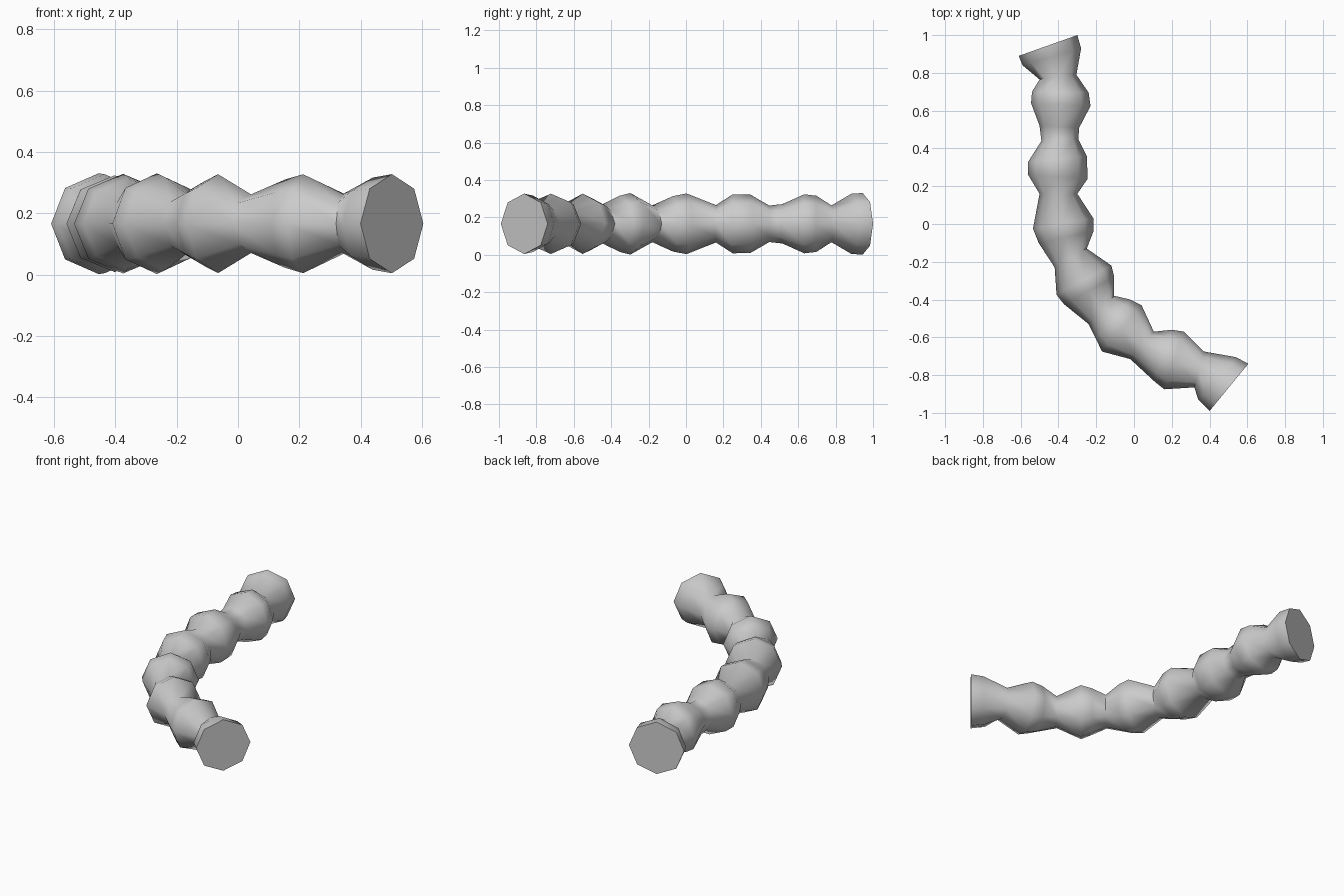
import bpy
import bmesh
import math
from mathutils import Vector

cube = bpy.data.objects.get("Cube")
if cube:
    bpy.data.objects.remove(cube, do_unlink=True)

SIDES = 8
AXIS_HEIGHT = 0.166

# Each ring: outer and inner edge point of the tube in plan, from back to front
RINGS = [
    ((-.61, .89), (-.30, 1.0)),      # back end
    ((-.59, .84), (-.28, .93)),
    ((-.50, .765), (-.305, .79)),    # neck
    ((-.54, .70), (-.24, .695)),
    ((-.545, .64), (-.23, .625)),
    ((-.50, .52), (-.29, .51)),      # neck
    ((-.49, .44), (-.295, .45)),
    ((-.56, .33), (-.25, .36)),
    ((-.56, .26), (-.245, .24)),
    ((-.50, .16), (-.30, .16)),      # neck
    ((-.535, -.025), (-.215, .03)),
    ((-.505, -.10), (-.215, -.04)),
    ((-.42, -.23), (-.25, -.13)),    # neck
    ((-.41, -.375), (-.12, -.22)),
    ((-.37, -.425), (-.105, -.28)),
    ((-.24, -.53), (-.105, -.38)),   # neck
    ((-.20, -.61), (-.02, -.40)),
    ((-.17, -.675), (.04, -.43)),
    ((-.02, -.715), (.105, -.57)),   # neck
    ((.11, -.835), (.20, -.56)),
    ((.16, -.875), (.265, -.57)),
    ((.32, -.865), (.37, -.675)),    # neck
    ((.34, -.93), (.54, -.705)),
    ((.40, -.99), (.605, -.74)),     # front end
]


def add_ring(bm, outer, inner):
    """Upright octagon spanning the two plan points."""
    outer, inner = Vector((*outer, 0)), Vector((*inner, 0))
    across = (inner - outer) / 2
    up = Vector((0, 0, across.length))
    centre = (outer + inner) / 2 + Vector((0, 0, AXIS_HEIGHT))
    angles = [math.tau * i / SIDES for i in range(SIDES)]
    return [bm.verts.new(centre + across * math.cos(a) + up * math.sin(a))
            for a in angles]


# Loft the rings and cap both ends
bm = bmesh.new()
loops = [add_ring(bm, *ring) for ring in RINGS]
for a, b in zip(loops, loops[1:]):
    for i in range(SIDES):
        j = (i + 1) % SIDES
        bm.faces.new((a[i], a[j], b[j], b[i]))
bm.faces.new(loops[0])
bm.faces.new(loops[-1])
bmesh.ops.recalc_face_normals(bm, faces=bm.faces[:])

mesh = bpy.data.meshes.new("bumpy_tube")
bm.to_mesh(mesh)
bm.free()
tube = bpy.data.objects.new("bumpy_tube", mesh)
bpy.context.collection.objects.link(tube)

# Plain grey surface
colour = (0.6, 0.6, 0.6, 1)
grey = bpy.data.materials.new("light_grey")
grey.use_nodes = True
grey.diffuse_color = colour
grey.node_tree.nodes["Principled BSDF"].inputs["Base Color"].default_value = colour
mesh.materials.append(grey)

# Smooth wall, crisp end rims
bpy.ops.object.select_all(action='DESELECT')
tube.select_set(True)
bpy.context.view_layer.objects.active = tube
bpy.ops.object.shade_smooth_by_angle(angle=math.radians(65))
